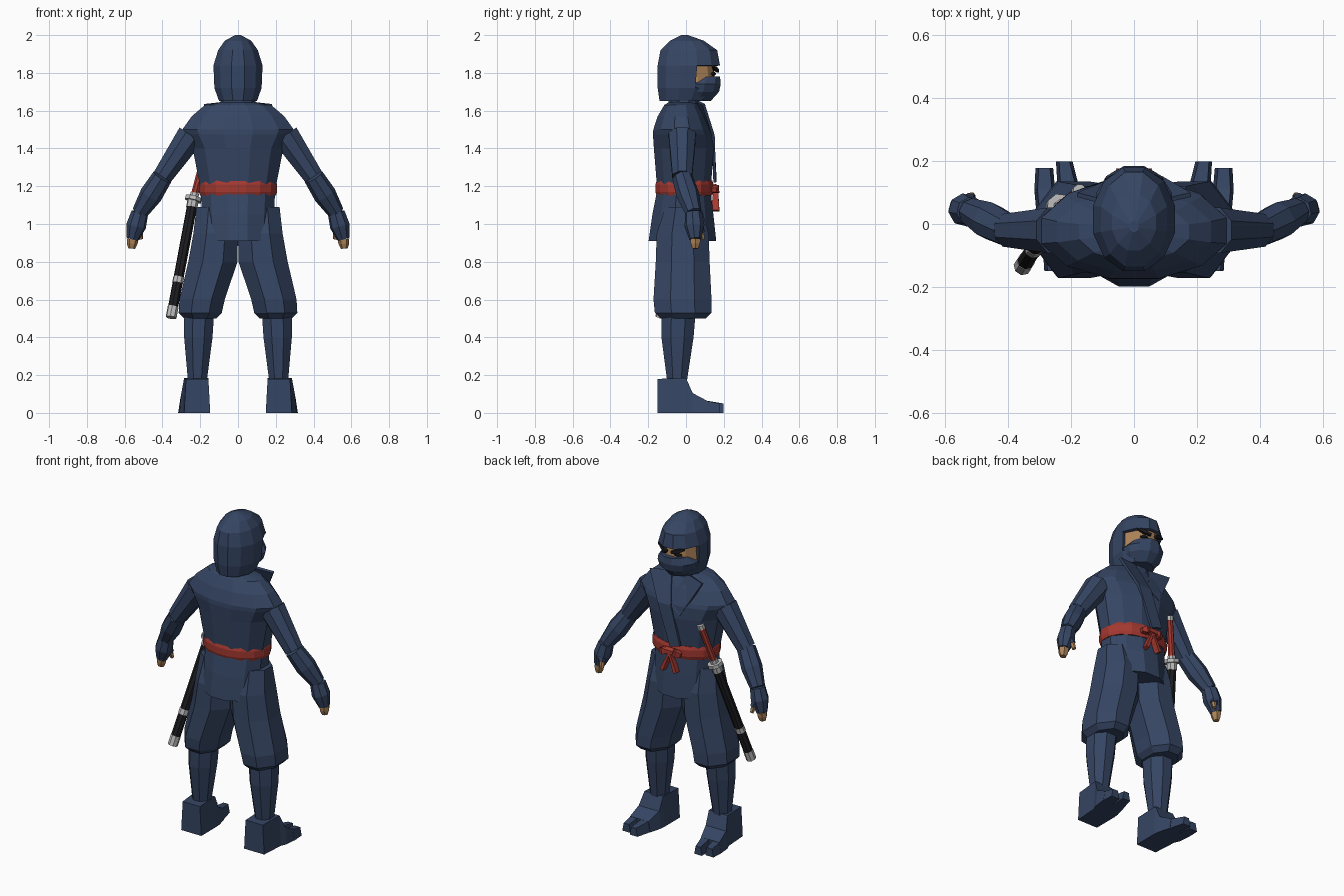
import bpy, bmesh, math
from mathutils import Vector

cube = bpy.data.objects.get("Cube")
if cube:
    bpy.data.objects.remove(cube, do_unlink=True)


def material(name, red, green, blue):
    mat = bpy.data.materials.new(name)
    mat.use_nodes = True
    colour = (red, green, blue, 1)
    mat.diffuse_color = colour
    mat.node_tree.nodes["Principled BSDF"].inputs["Base Color"].default_value = colour
    return mat


navy = material("navy cloth", .036, .06, .125)
red = material("red cloth", .37, .04, .03)
black = material("black lacquer", .012, .012, .015)
silver = material("silver metal", .5, .5, .5)
skin = material("skin", .42, .23, .1)


def add(name, bm, mat, side=1, thickness=0):
    """Make an object from a mesh, flipped across x when side is negative."""
    if side < 0:
        bmesh.ops.scale(bm, vec=(-1, 1, 1), verts=bm.verts)
        bmesh.ops.reverse_faces(bm, faces=bm.faces)
    mesh = bpy.data.meshes.new(name)
    bm.to_mesh(mesh)
    bm.free()
    mesh.materials.append(mat)
    part = bpy.data.objects.new(name, mesh)
    bpy.context.collection.objects.link(part)
    if thickness:
        part.modifiers.new("thickness", "SOLIDIFY").thickness = thickness


def loft(rings):
    """Closed skin over a list of rings with equal point counts."""
    bm = bmesh.new()
    loops = [[bm.verts.new(point) for point in ring] for ring in rings]
    for lower, upper in zip(loops, loops[1:]):
        for i in range(len(lower)):
            bm.faces.new((lower[i - 1], lower[i], upper[i], upper[i - 1]))
    bm.faces.new(loops[0])
    bm.faces.new(loops[-1])
    bmesh.ops.recalc_face_normals(bm, faces=bm.faces)
    return bm


def polygon(sides):
    """Corners of a regular polygon whose flat sides touch a unit box."""
    reach = 1 / math.cos(math.pi / sides)
    angles = [math.tau * (i + .5) / sides for i in range(sides)]
    return [Vector((reach * math.cos(a), reach * math.sin(a), 0)) for a in angles]


def stack(rows, sides):
    """Horizontal rings given as (height, middle x, half width, back y, front y)."""
    return loft([[(middle + p.x * half, (back + front) / 2 + p.y * (front - back) / 2, z)
                  for p in polygon(sides)] for z, middle, half, back, front in rows])


def centred(rows, sides=12):
    return stack([(z, 0, half, back, front) for z, half, back, front in rows], sides)


def limb(start, end, radius, end_radius, bulge=0, sides=8, flat=1):
    """Tapered tube between two points, swelling at its middle."""
    start, end = Vector(start), Vector(end)
    turn = (end - start).to_track_quat("Z", "Y")
    rings = []
    for t in (0, .5, 1):
        size = radius + (end_radius - radius) * t + bulge * math.sin(math.pi * t)
        rings.append([start.lerp(end, t) + turn @ Vector((p.x * size, p.y * size * flat, 0))
                      for p in polygon(sides)])
    return loft(rings)


def wedge(rows):
    """Box sections along y, narrower at the top: (y, inner x, outer x, height)."""
    slope = .01
    return loft([[(inner, y, 0), (outer, y, 0), (outer - slope, y, height), (inner + slope, y, height)]
                 for y, inner, outer, height in rows])


def strip(pairs):
    """Cloth band through pairs of edge points, facing the wearer's front."""
    bm = bmesh.new()
    rows = [[bm.verts.new(point) for point in pair] for pair in pairs]
    for (a, b), (c, d) in zip(rows, rows[1:]):
        face = bm.faces.new((a, b, d, c))
        face.normal_update()
        if face.normal.y < 0:
            face.normal_flip()
    return bm


# Hood with a cut-out face window
hood = centred([(1.65, .1, -.14, .12), (1.72, .125, -.15, .165), (1.84, .13, -.15, .18),
                (1.92, .105, -.135, .165), (1.97, .07, -.085, .095), (2, .015, -.025, .01)])
window = []
for face in hood.faces:
    centre = face.calc_center_median()
    if 1.66 < centre.z < 1.84 and centre.y > .075:
        window.append(face)
bmesh.ops.delete(hood, geom=window, context="FACES")
add("hood", hood, navy, thickness=.018)

# Face, mask and neck
add("face", centred([(1.68, .085, -.1, .12), (1.75, .112, -.1, .155), (1.88, .1, -.1, .14)]), skin)
add("mask", centred([(1.65, .07, -.05, .13), (1.7, .11, -.05, .175), (1.74, .12, -.05, .184),
                     (1.78, .085, 0, .18)]), navy)
add("neck", centred([(1.57, .1, -.1, .07), (1.69, .09, -.09, .07)]), navy)

# Jacket body and flared skirt
waist = (1.18, .197, -.152, .13)
add("jacket", centred([waist, (1.4, .24, -.17, .148), (1.475, .285, -.175, .14), (1.5, .295, -.173, .13),
                       (1.57, .245, -.15, .1), (1.63, .175, -.115, .065), (1.645, .09, -.09, .05)]), navy)
add("jacket_skirt", centred([(.91, .185, -.198, .16), (1.05, .19, -.178, .145), waist]), navy)

# Sash with rounded edges, and its knot
add("sash", centred([(z, .207 - inset, inset - .162, .146 - inset)
                     for z, inset in ((1.15, .007), (1.17, 0), (1.21, 0), (1.23, .007))], sides=16), red)
add("sash_knot", limb((-.03, .155, 1.19), (.03, .155, 1.19), .02, .02, sides=6), red)

# Crossed lapels, the long one over the short one
add("right_lapel", strip([((.05, .07, 1.65), (.18, .1, 1.635)), ((0, .15, 1.47), (.09, .152, 1.47)),
                          ((-.07, .162, 1.24), (0, .16, 1.22))]), navy, thickness=.015)
add("left_lapel", strip([((-.05, .065, 1.65), (-.18, .1, 1.635)),
                         ((.01, .145, 1.47), (-.06, .15, 1.42))]), navy, thickness=.015)

# Arm joints shared by the parts that meet there
shoulder, elbow, wrist = (.25, -.02, 1.47), (.4, -.02, 1.25), (.52, .04, 1.06)
knuckle, fingertip = (.558, .05, .92), (.563, .05, .87)
thumb_base, thumb_joint, thumb_tip = (.535, .065, 1), (.52, .08, .955), (.515, .09, .92)

for side, word in ((1, "right_"), (-1, "left_")):
    # Brow and eye
    add(word + "brow", limb((.015, .168, 1.81), (.09, .14, 1.835), .007, .005, .004, sides=4), black, side)
    add(word + "eye", limb((.028, .154, 1.795), (.068, .138, 1.795), .005, .005, .006, sides=6), black, side)

    # Sash ends
    add(word + "sash_tail", limb((0, .158, 1.18), (.045, .155, 1.07), .012, .022, sides=4, flat=.5), red, side)
    add(word + "sash_loop", limb((.015, .16, 1.19), (.07, .15, 1.18), .01, .012, .01, sides=4), red, side)

    # Arm
    add(word + "upper_arm", limb(shoulder, elbow, .072, .052), navy, side)
    add(word + "forearm", limb(elbow, wrist, .05, .04, .011), navy, side)
    add(word + "glove", limb(wrist, knuckle, .042, .03, .013), navy, side)
    add(word + "fingers", limb(knuckle, fingertip, .027, .016, .003, sides=6), skin, side)
    add(word + "thumb_sleeve", limb(thumb_base, thumb_joint, .022, .018, sides=6), navy, side)
    add(word + "thumb", limb(thumb_joint, thumb_tip, .014, .01, sides=6), skin, side)

    # Baggy trouser leg and wrapped calf
    add(word + "trouser", stack([(1.09, .11, .11, -.11, .08), (.95, .118, .118, -.155, .12),
                                 (.8, .133, .13, -.16, .125), (.6, .19, .12, -.172, .135),
                                 (.53, .2, .114, -.165, .135), (.5, .2, .085, -.135, .105)], 8), navy, side)
    add(word + "calf", stack([(.52, .206, .079, -.13, .05), (.4, .21, .075, -.13, .04),
                              (.17, .215, .05, -.1, .005)], 8), navy, side)

    # Split-toe boot
    add(word + "boot", wedge([(-.15, .147, .285, .18), (0, .147, .295, .185),
                              (.035, .15, .31, .105), (.11, .17, .317, .065)]), navy, side)
    add(word + "big_toe", wedge([(.1, .17, .242, .066), (.198, .195, .248, .05)]), navy, side)
    add(word + "small_toes", wedge([(.1, .25, .317, .065), (.178, .257, .313, .05)]), navy, side)

# Sheathed sword on the left hip, each part a fraction of the way from the guard
guard = Vector((-.237, .05, 1.13))
tip = Vector((-.354, -.135, .505))
pommel = Vector((-.172, .105, 1.38))
for name, end, start, stop, radius, mat in (
        ("scabbard", tip, 0, .95, .025, black),
        ("scabbard_throat", tip, 0, .07, .028, silver),
        ("scabbard_band", tip, .66, .71, .027, silver),
        ("scabbard_tip", tip, .91, 1, .027, silver),
        ("sword_guard", pommel, -.03, .05, .042, silver),
        ("sword_grip", pommel, .03, .95, .018, red),
        ("sword_collar", pommel, .04, .13, .022, silver),
        ("sword_pommel", pommel, .9, 1, .021, silver)):
    add(name, limb(guard.lerp(end, start), guard.lerp(end, stop), radius, radius), mat)
